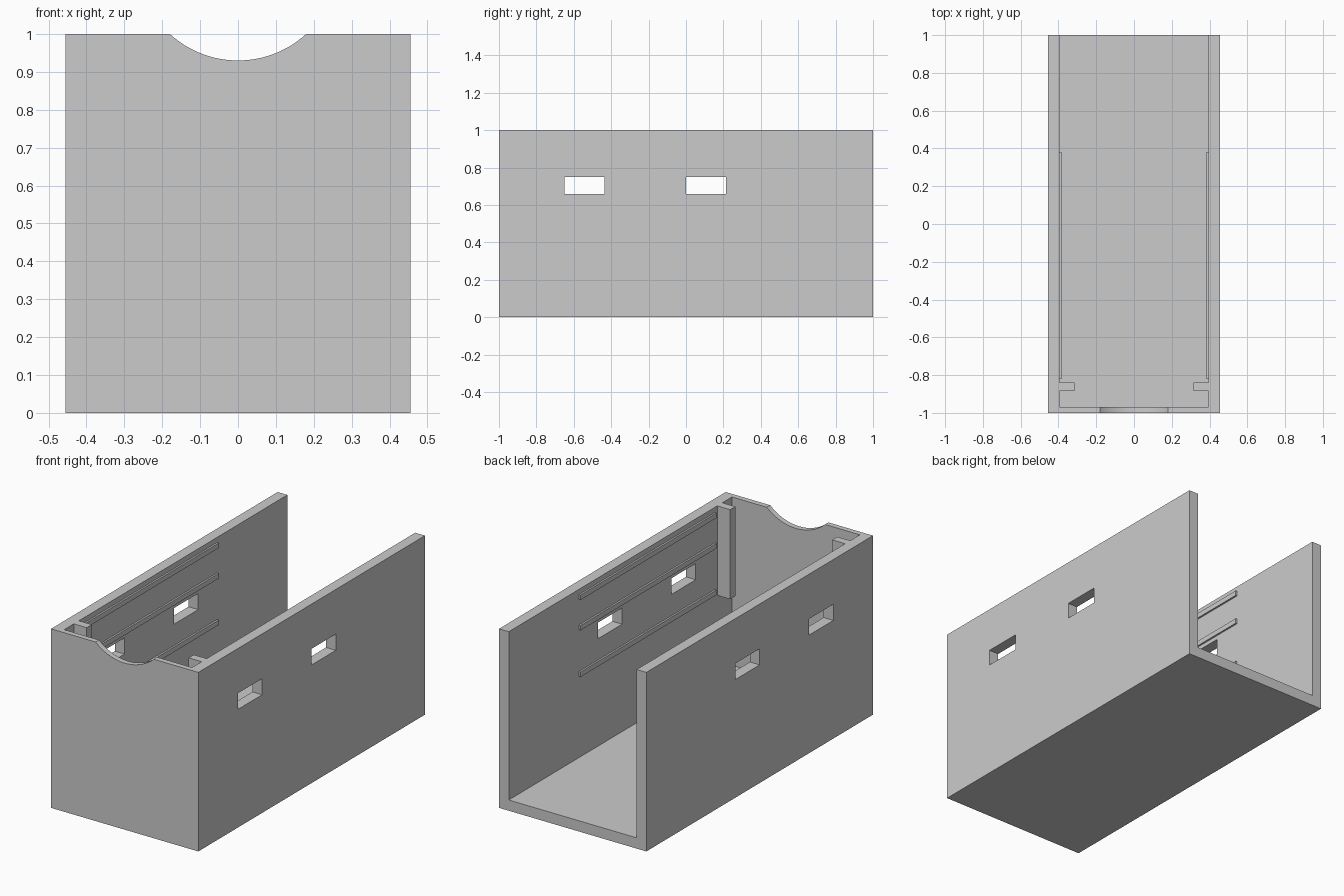
import bpy
import bmesh
from mathutils import Matrix, Vector

cube = bpy.data.objects.get("Cube")
if cube:
    bpy.data.objects.remove(cube, do_unlink=True)

grey = bpy.data.materials.new("plain_grey")
grey.use_nodes = True
colour = (0.6, 0.6, 0.6, 1)
grey.diffuse_color = colour
grey.node_tree.nodes["Principled BSDF"].inputs["Base Color"].default_value = colour

HALF_W, INNER = 0.455, 0.395   # outer and inner half widths
FLOOR, FRONT = 0.06, 0.03      # floor and front panel thickness


def finish(name, bm):
    mesh = bpy.data.meshes.new(name)
    bm.to_mesh(mesh)
    bm.free()
    mesh.materials.append(grey)
    obj = bpy.data.objects.new(name, mesh)
    bpy.context.collection.objects.link(obj)
    return obj


def box(name, low, high):
    low, high = Vector(low), Vector(high)
    bm = bmesh.new()
    bmesh.ops.create_cube(bm, size=1, matrix=Matrix.Translation((low + high) / 2)
                          @ Matrix.Diagonal((high - low).to_4d()))
    return finish(name, bm)


def side_box(name, side, x, y, z):
    xs = sorted(side * v for v in x)
    return box(name, (xs[0], y[0], z[0]), (xs[1], y[1], z[1]))


def combine(target, tool, operation):
    mod = target.modifiers.new(tool.name, "BOOLEAN")
    mod.operation, mod.solver, mod.object = operation, "EXACT", tool
    bpy.context.view_layer.objects.active = target
    bpy.ops.object.modifier_apply(modifier=mod.name)
    bpy.data.objects.remove(tool, do_unlink=True)


# Tray open at the top and back
tray = box("tray", (-HALF_W, -1, 0), (HALF_W, 1, 1))
combine(tray, box("cavity", (-INNER, FRONT - 1, FLOOR), (INNER, 1.2, 1.2)), "DIFFERENCE")

# Rectangular slots through both side walls
for y in (-0.65, 0):
    combine(tray, box("slot", (-1, y, 0.66), (1, y + 0.213, 0.75)), "DIFFERENCE")

# Finger notch in the front panel
radius = 0.266
bm = bmesh.new()
bmesh.ops.create_cone(bm, cap_ends=True, segments=128, radius1=radius, radius2=radius, depth=0.2,
                      matrix=Matrix.Translation((0, -1, 0.93 + radius))
                      @ Matrix.Rotation(1.5707963, 4, "X"))
combine(tray, finish("notch", bm), "DIFFERENCE")

# Upper guide posts and slim side rails
for side, label in ((1, "left"), (-1, "right")):
    post = side_box("post", side, (0.315, 0.42), (-0.885, -0.84), (0.5, 1))
    combine(tray, post, "UNION")
    for level, z in (("lower", 0.527), ("middle", 0.787), ("upper", 0.957)):
        side_box(f"{label}_{level}_rail", side, (0.385, 0.4), (-0.82, 0.38), (z - 0.014, z + 0.014))
